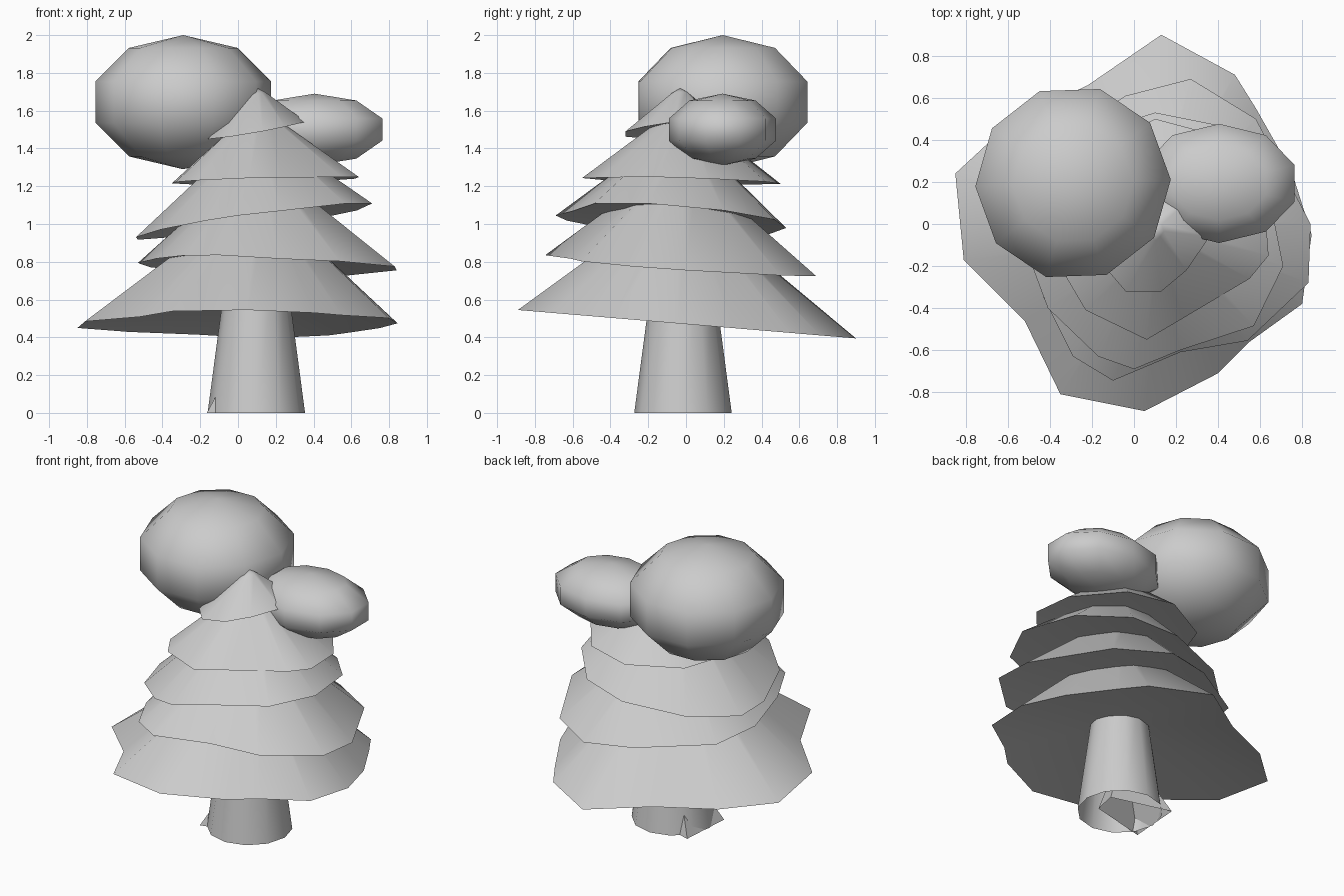
import bpy, bmesh, math

if "Cube" in bpy.data.objects:
    bpy.data.objects.remove(bpy.data.objects["Cube"])

AXIS = (0.10, -0.03)


def finish(name, bm, angle):
    bmesh.ops.recalc_face_normals(bm, faces=bm.faces[:])
    me = bpy.data.meshes.new(name)
    bm.to_mesh(me)
    bm.free()
    ob = bpy.data.objects.new(name, me)
    bpy.context.collection.objects.link(ob)
    bpy.ops.object.select_all(action='DESELECT')
    ob.select_set(True)
    bpy.context.view_layer.objects.active = ob
    bpy.ops.object.shade_smooth_by_angle(angle=math.radians(angle))
    return ob


def tier(name, rim, plane, apex_z, hollow):
    """Ragged skirt: rim outline lies on a tilted plane, sides rise to a blunt tip."""
    h, sx, sy = plane
    bm = bmesh.new()
    low = [bm.verts.new((x, y, h + sx * x + sy * y)) for x, y in rim]
    t = 0.16
    top = [bm.verts.new((AXIS[0] + (v.co.x - AXIS[0]) * t,
                         AXIS[1] + (v.co.y - AXIS[1]) * t,
                         apex_z + (v.co.z - apex_z) * t)) for v in low]
    tip = bm.verts.new((*AXIS, apex_z - 0.01))
    under = bm.verts.new((*AXIS, h + sx * AXIS[0] + sy * AXIS[1] + hollow))
    n = len(rim)
    for i in range(n):
        j = (i + 1) % n
        bm.faces.new((low[i], low[j], top[j], top[i]))
        bm.faces.new((top[i], top[j], tip))
        bm.faces.new((low[j], low[i], under))
    return finish(name, bm, 40)


def puff(name, centre, radii, turn):
    """Low-poly foliage ball."""
    bm = bmesh.new()
    bmesh.ops.create_uvsphere(bm, u_segments=10, v_segments=5, radius=1)
    a = math.radians(turn)
    for v in bm.verts:
        x, y, z = v.co
        x, y = x * math.cos(a) - y * math.sin(a), x * math.sin(a) + y * math.cos(a)
        v.co = [c + r * p for c, r, p in zip(centre, radii, (x, y, z))]
    return finish(name, bm, 80)


def stem(name, outline, centre, taper, height, angle):
    """Tapered stem standing on the ground, open underneath."""
    bm = bmesh.new()
    rings = [[bm.verts.new((centre[0] + (x - centre[0]) * t,
                            centre[1] + (y - centre[1]) * t, z)) for x, y in outline]
             for t, z in ((1, 0), (taper, height))]
    n = len(outline)
    for i in range(n):
        j = (i + 1) % n
        bm.faces.new((rings[0][i], rings[0][j], rings[1][j], rings[1][i]))
    bm.faces.new(rings[1])
    return finish(name, bm, angle)


# Trunk, and a pointed root flare poking out on the left
TC = (0.097, -0.016)
circle = [(TC[0] + 0.258 * math.cos(math.tau * i / 12),
           TC[1] + 0.258 * math.sin(math.tau * i / 12)) for i in range(12)]
stem("trunk", circle, TC, 0.65, 0.68, 40)
stem("root", [(-0.165, -0.165), (0.22, -0.07), (0.25, 0.08), (-0.14, 0.187)],
     (0.08, 0.0), 0.45, 0.25, 20)

# Foliage tiers, bottom to top
tier("tier_1", [(0.13, 0.9), (-0.22, 0.66), (-0.58, 0.49), (-0.85, 0.24), (-0.81, -0.17),
                (-0.52, -0.46), (-0.35, -0.81), (0.05, -0.89), (0.40, -0.71),
                (0.55, -0.56), (0.80, -0.38), (0.845, -0.05), (0.75, 0.25),
                (0.58, 0.55), (0.48, 0.71)],
     (0.47, 0.0, -0.084), 1.17, 0.14)
tier("tier_2", [(0.27, 0.69), (-0.04, 0.61), (-0.46, 0.34), (-0.53, 0.03), (-0.43, -0.35),
                (-0.29, -0.63), (-0.1, -0.745), (0.22, -0.61), (0.54, -0.555),
                (0.83, -0.28), (0.84, 0.0), (0.58, 0.5)],
     (0.78, -0.03, -0.07), 1.36, 0.1)
tier("tier_3", [(0.1, 0.53), (-0.28, 0.41), (-0.53, 0.18), (-0.54, -0.05), (-0.41, -0.4),
                (-0.17, -0.63), (0.0, -0.69), (0.22, -0.6), (0.57, -0.485),
                (0.71, -0.2), (0.63, 0.2), (0.40, 0.47)],
     (1.0, 0.135, -0.065), 1.53, 0.08)
tier("tier_4", [(0.1, 0.5), (-0.22, 0.33), (-0.35, -0.02), (-0.33, -0.24), (-0.23, -0.41),
                (0.06, -0.55), (0.23, -0.45), (0.55, -0.26), (0.64, -0.15), (0.62, 0.12),
                (0.4, 0.42)],
     (1.225, 0.03, -0.03), 1.63, 0.06)
tier("tier_5", [(0.1, 0.25), (-0.1, 0.14), (-0.16, -0.18), (-0.04, -0.32), (0.13, -0.32),
                (0.25, -0.22), (0.36, -0.06), (0.3, 0.15)],
     (1.485, 0.165, 0.05), 1.73, 0.04)

# Round foliage puffs
puff("large_puff", (-0.29, 0.195, 1.645), (0.489, 0.489, 0.355), -16)
puff("small_puff", (0.405, 0.193, 1.50), (0.397, 0.298, 0.19), 0)
